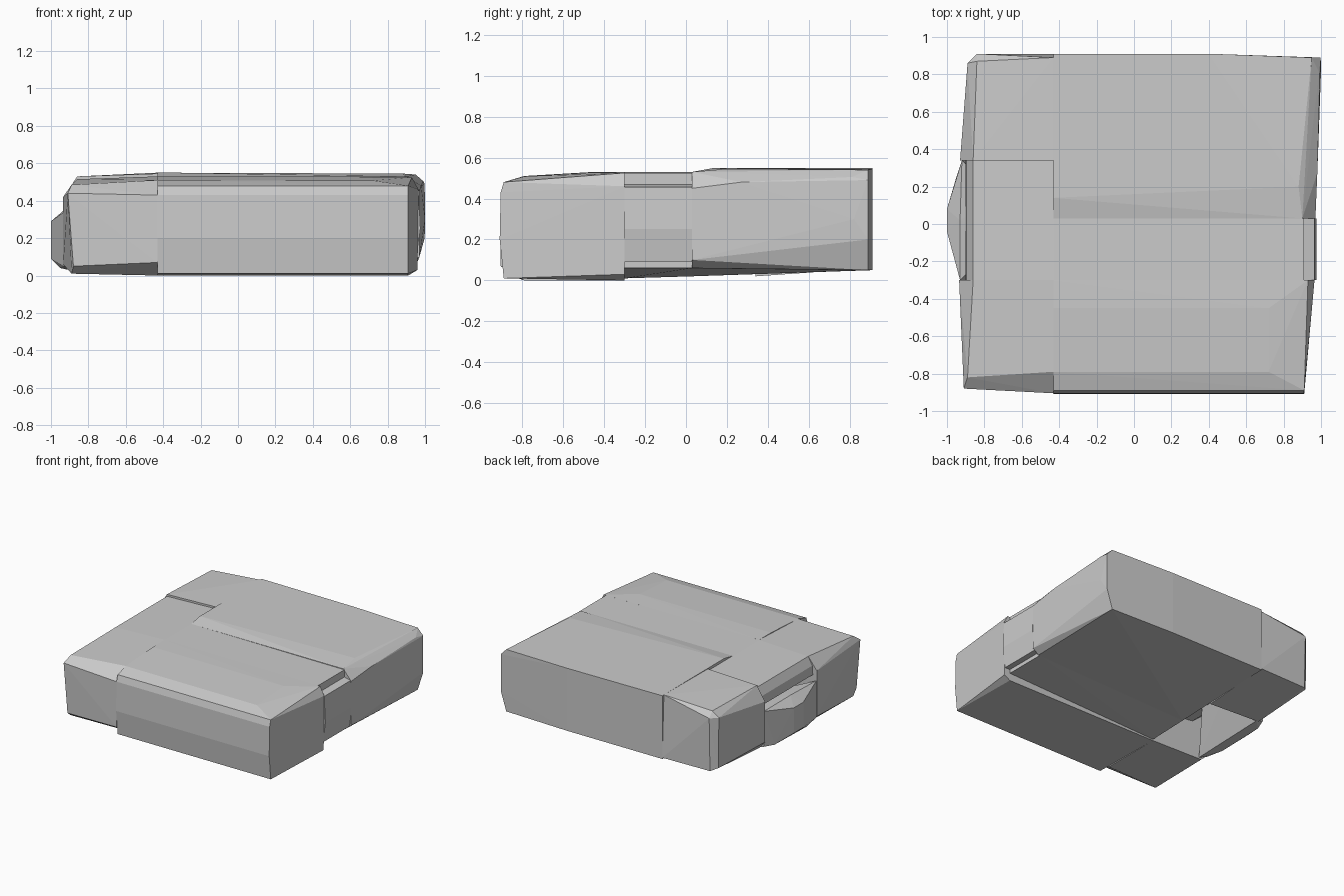
import bpy, bmesh


def hull(name, pts):
    """Faceted convex block wrapped around a few corner points."""
    bm = bmesh.new()
    for p in pts:
        bm.verts.new(p)
    res = bmesh.ops.convex_hull(bm, input=bm.verts)
    loose = {g for g in res["geom_interior"] + res["geom_unused"]
             if isinstance(g, bmesh.types.BMVert)}
    bmesh.ops.delete(bm, geom=list(loose), context='VERTS')
    bmesh.ops.recalc_face_normals(bm, faces=bm.faces)
    me = bpy.data.meshes.new(name)
    bm.to_mesh(me)
    bm.free()
    ob = bpy.data.objects.new(name, me)
    bpy.context.collection.objects.link(ob)
    return ob


def rows(x0, x1, profile):
    """Sweep a (y, z) profile from x0 to x1."""
    return [(x, y, z) for y, z in profile for x in (x0, x1)]


S = -0.43  # seam between left blocks and main body

# front main body
hull("front_body",
     rows(S, 0.91, [(-0.89, 0.01), (-0.91, 0.2), (-0.905, 0.43), (-0.89, 0.48), (-0.3, 0.0)])
     + [(S, -0.79, 0.51), (0.72, -0.79, 0.508), (S, -0.45, 0.53), (0.72, -0.45, 0.528),
        (S, -0.3, 0.53), (0.93, -0.3, 0.525),
        (0.96, -0.3, 0.03), (0.965, -0.3, 0.46)])

# middle band of the body
hull("middle_body",
     [(S, -0.3, 0.01), (0.91, -0.3, 0.06), (S, 0.03, 0.02), (0.91, 0.03, 0.06),
      (S, -0.3, 0.53), (0.91, -0.3, 0.525), (S, 0.03, 0.53), (0.91, 0.03, 0.525)])
hull("right_strip",
     [(x, y, z) for y in (-0.3, 0.03)
      for x, z in ((0.9, 0.09), (0.955, 0.09), (0.975, 0.25), (0.965, 0.455), (0.9, 0.47))])

# back main body
hull("back_body",
     [(S, 0.03, 0.02), (0.92, 0.03, 0.06), (0.97, 0.03, 0.1), (0.97, 0.03, 0.45),
      (0.9, 0.03, 0.53), (S, 0.03, 0.53), (S, 0.14, 0.55), (0.88, 0.2, 0.545),
      (0.98, 0.27, 0.48), (0.99, 0.84, 0.2), (1.0, 0.82, 0.3), (0.99, 0.81, 0.505),
      (0.95, 0.89, 0.05), (0.998, 0.89, 0.2), (0.998, 0.89, 0.49), (0.95, 0.89, 0.54),
      (S, 0.91, 0.05), (0.4, 0.91, 0.05), (S, 0.91, 0.55), (0.4, 0.91, 0.545)])

# left corner blocks
hull("front_left_block",
     [(S, -0.905, 0.07), (-0.88, -0.875, 0.05), (-0.89, -0.82, 0.01), (S, -0.79, 0.0),
      (S, -0.905, 0.43), (-0.91, -0.88, 0.44), (-0.89, -0.82, 0.485), (S, -0.79, 0.51),
      (-0.86, -0.3, 0.515), (S, -0.3, 0.53), (-0.935, -0.3, 0.42),
      (-0.935, -0.3, 0.06), (-0.88, -0.3, 0.01), (S, -0.3, 0.0)])
hull("back_left_block",
     [(S, 0.34, 0.02), (-0.88, 0.34, 0.04), (-0.93, 0.34, 0.1), (-0.93, 0.34, 0.42),
      (-0.86, 0.34, 0.53), (S, 0.34, 0.545), (S, 0.91, 0.06), (-0.84, 0.9, 0.06),
      (-0.885, 0.86, 0.08), (-0.89, 0.86, 0.48), (-0.84, 0.91, 0.48),
      (-0.84, 0.87, 0.525), (S, 0.89, 0.55)])

# raised left middle with an open pocket beneath it
hull("pocket_roof",
     [(x, y, z) for y in (-0.3, 0.34)
      for x, z in ((S, 0.25), (-0.8, 0.3), (-0.9, 0.38), (-0.895, 0.45), (-0.86, 0.515), (S, 0.53))])

# bulging grip on the left side
hull("grip",
     [(-0.93, -0.3, 0.05), (-0.93, -0.3, 0.34), (-0.92, 0.34, 0.06), (-0.92, 0.34, 0.34),
      (-1.0, -0.04, 0.09), (-1.0, 0.08, 0.09), (-1.0, -0.04, 0.29), (-1.0, 0.08, 0.29),
      (-0.95, 0.25, 0.05), (-0.95, -0.15, 0.04), (-0.93, 0.02, 0.35),
      (-0.86, -0.3, 0.02), (-0.86, 0.34, 0.04), (-0.72, -0.1, 0.29), (-0.72, 0.15, 0.29)])
